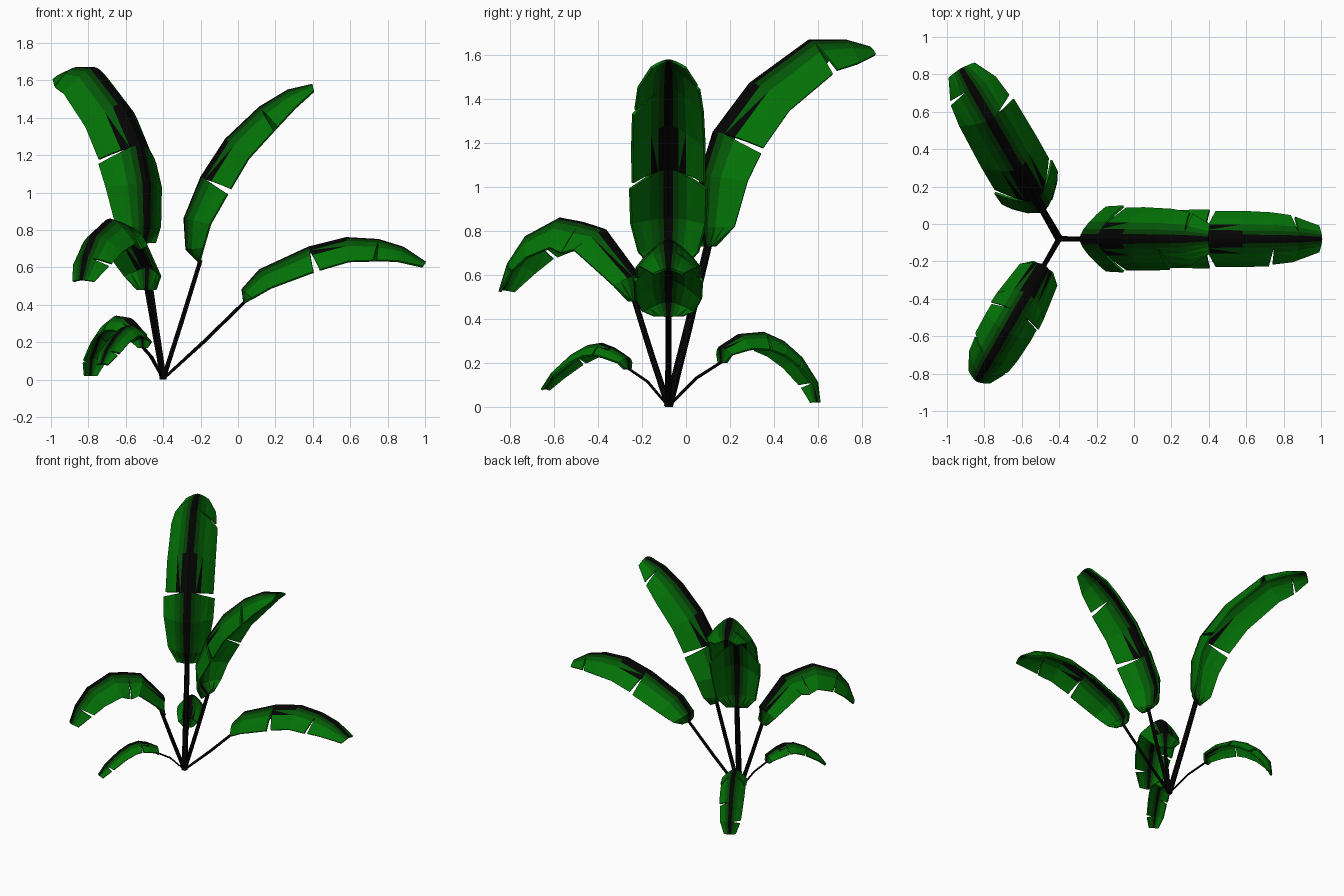
import bpy, bmesh, math
from mathutils import Vector

cube = bpy.data.objects.get("Cube")
if cube:
    bpy.data.objects.remove(cube, do_unlink=True)


def material(name, rgb):
    m = bpy.data.materials.new(name)
    m.use_nodes = True
    m.diffuse_color = (*rgb, 1)
    m.node_tree.nodes["Principled BSDF"].inputs["Base Color"].default_value = (*rgb, 1)
    return m


BRIGHT = material("bright leaf green", (0.001, 0.17, 0.002))
MIDDLE = material("middle leaf green", (0.001, 0.095, 0.002))
DARK = material("dark leaf green", (0.001, 0.045, 0.001))
BLACK = material("stem black", (0.001, 0.001, 0.001))
ROOT = Vector((-0.4, -0.08, 0))
HALF_COLUMNS = [0.13, 0.28, 0.5, 0.75, 1]
COLUMNS = [-s for s in reversed(HALF_COLUMNS)] + [0] + HALF_COLUMNS
WIDTHS = [0.45, 0.8, 1, 1, 0.97, 0.92, 0.8, 0.45]
DROOPS = [0, 0.55, 0.85, 1, 0.95, 0.85, 0.6, 0.2]
RIGHT_TEARS, LEFT_TEARS = (3, 5), (3, 6)


def lerp_list(values, t):
    i = min(int(t), len(values) - 2)
    return values[i] + (values[i + 1] - values[i]) * (t - i)


def add_object(name, bm, mats):
    mesh = bpy.data.meshes.new(name)
    bm.to_mesh(mesh)
    bm.free()
    for m in mats:
        mesh.materials.append(m)
    ob = bpy.data.objects.new(name, mesh)
    bpy.context.collection.objects.link(ob)
    return ob


# Stem: hexagonal tube swept through (distance, height) points
def stem(name, angle, path, radius):
    out = Vector((math.cos(angle), math.sin(angle), 0))
    side = Vector((-out.y, out.x, 0))
    pts = [ROOT + out * r + Vector((0, 0, z)) for r, z in path]
    bm = bmesh.new()
    rings = []
    for i, p in enumerate(pts):
        along = (pts[min(i + 1, len(pts) - 1)] - pts[max(i - 1, 0)]).normalized()
        up = along.cross(side)
        rad = radius * (1 - 0.15 * i / (len(pts) - 1))
        rings.append([bm.verts.new(p + (side * math.cos(a) + up * math.sin(a)) * rad)
                      for a in (math.tau * k / 6 for k in range(6))])
    for a, b in zip(rings, rings[1:]):
        for k in range(6):
            bm.faces.new((a[k], a[(k + 1) % 6], b[(k + 1) % 6], b[k]))
    bm.faces.new(rings[0])
    bm.faces.new(rings[-1])
    bmesh.ops.recalc_face_normals(bm, faces=bm.faces)
    for v in bm.verts:
        v.co.z = max(v.co.z, 0)
    add_object(name, bm, [BLACK])


# Colour band by distance from the rib; black spreads sideways in one patch row
def band(t, s, patch):
    reach = 0.13
    if patch < t < patch + 1:
        reach += 0.55 * (patch + 1 - t)
    limits = (reach, 0.28, 0.5)
    return next((3 - k for k, limit in enumerate(limits) if abs(s) < limit), 0)


# Blade: arched strip along a ridge, torn into lobes along both edges
def blade(name, angle, ridge, half, droop, patch):
    out = Vector((math.cos(angle), math.sin(angle), 0))
    side = Vector((-out.y, out.x, 0))
    pts = [Vector(p) for p in ridge]
    last = len(pts) - 1
    downs = []
    for i in range(last + 1):
        d = pts[min(max(i, 1) + 1, last)] - pts[max(i - 1, 1)]
        d.normalize()
        downs.append(Vector((d.y, -d.x)))

    def point(row, s, shift):
        t, w = row, half * lerp_list(WIDTHS, row)
        if abs(s) > 0.3 and row in (LEFT_TEARS if s > 0 else RIGHT_TEARS):
            t += shift * 0.11 * (abs(s) - 0.28)
            w *= 0.96 if shift > 0 else 1.03
        p = lerp_list(pts, t) + lerp_list(downs, t) * droop * lerp_list(DROOPS, t) * abs(s) ** 1.5
        return ROOT + out * p.x + side * w * s + Vector((0, 0, p.y))

    bm = bmesh.new()
    for i in range(last):
        for s0, s1 in zip(COLUMNS, COLUMNS[1:]):
            corners = [(i, s0, 1), (i + 1, s0, -1), (i + 1, s1, -1), (i, s1, 1)]
            order = ((0, 2, 1), (0, 3, 2)) if s0 >= 0 else ((0, 3, 1), (1, 3, 2))
            for tri in order:
                c = [corners[k] for k in tri]
                f = bm.faces.new([bm.verts.new(point(*q)) for q in c])
                t = sum(q[0] for q in c) / 3
                f.material_index = band(t, (s0 + s1) / 2, patch)
    bmesh.ops.remove_doubles(bm, verts=bm.verts, dist=0.0005)
    ob = add_object(name, bm, [BRIGHT, MIDDLE, DARK, BLACK])
    mod = ob.modifiers.new("thickness", "SOLIDIFY")
    mod.thickness = 0.012
    mod.offset = -1


# Stem with its blade; the small leaves have bent stems
def leaf(name, degrees, half, droop, radius, patch, ridge, bend=0.0):
    angle = math.radians(degrees)
    r, z = ridge[0]
    stem(name + "_stem", angle, [(0, 0), (r / 2, z / 2 + bend), (r, z + 0.01)], radius)
    blade(name + "_leaf", angle, ridge, half, droop, patch)


# Ridges are (distance from root, height)
leaf("left_tall", 0, half=.165, droop=.165, radius=.015, patch=3,
     ridge=[(.2, .63), (.13, .7), (.12, .86), (.21, 1.08), (.34, 1.28),
            (.52, 1.45), (.67, 1.54), (.8, 1.57)])
leaf("left_low", 0, half=.145, droop=.13, radius=.012, patch=3,
     ridge=[(.44, .41), (.43, .48), (.52, .58), (.78, .7), (.98, .75),
            (1.15, .74), (1.28, .7), (1.4, .62)])
leaf("back_tall", 120, half=.165, droop=.17, radius=.021, patch=3,
     ridge=[(.21, .73), (.18, .82), (.18, 1.05), (.25, 1.25), (.44, 1.47),
            (.74, 1.66), (.93, 1.66), (1.05, 1.63)])
leaf("back_low", 120, half=.08, droop=.075, radius=.008, patch=1, bend=.03,
     ridge=[(.29, .2), (.28, .27), (.37, .32), (.5, .33), (.6, .29),
            (.69, .22), (.77, .11), (.78, .02)])
leaf("front_tall", 240, half=.135, droop=.14, radius=.015, patch=1,
     ridge=[(.18, .48), (.17, .6), (.34, .8), (.45, .83), (.57, .85),
            (.74, .77), (.83, .65), (.87, .53)])
leaf("front_low", 240, half=.07, droop=.05, radius=.007, patch=2, bend=.03,
     ridge=[(.22, .17), (.22, .22), (.29, .26), (.35, .28), (.42, .27),
            (.5, .23), (.6, .15), (.65, .08)])
